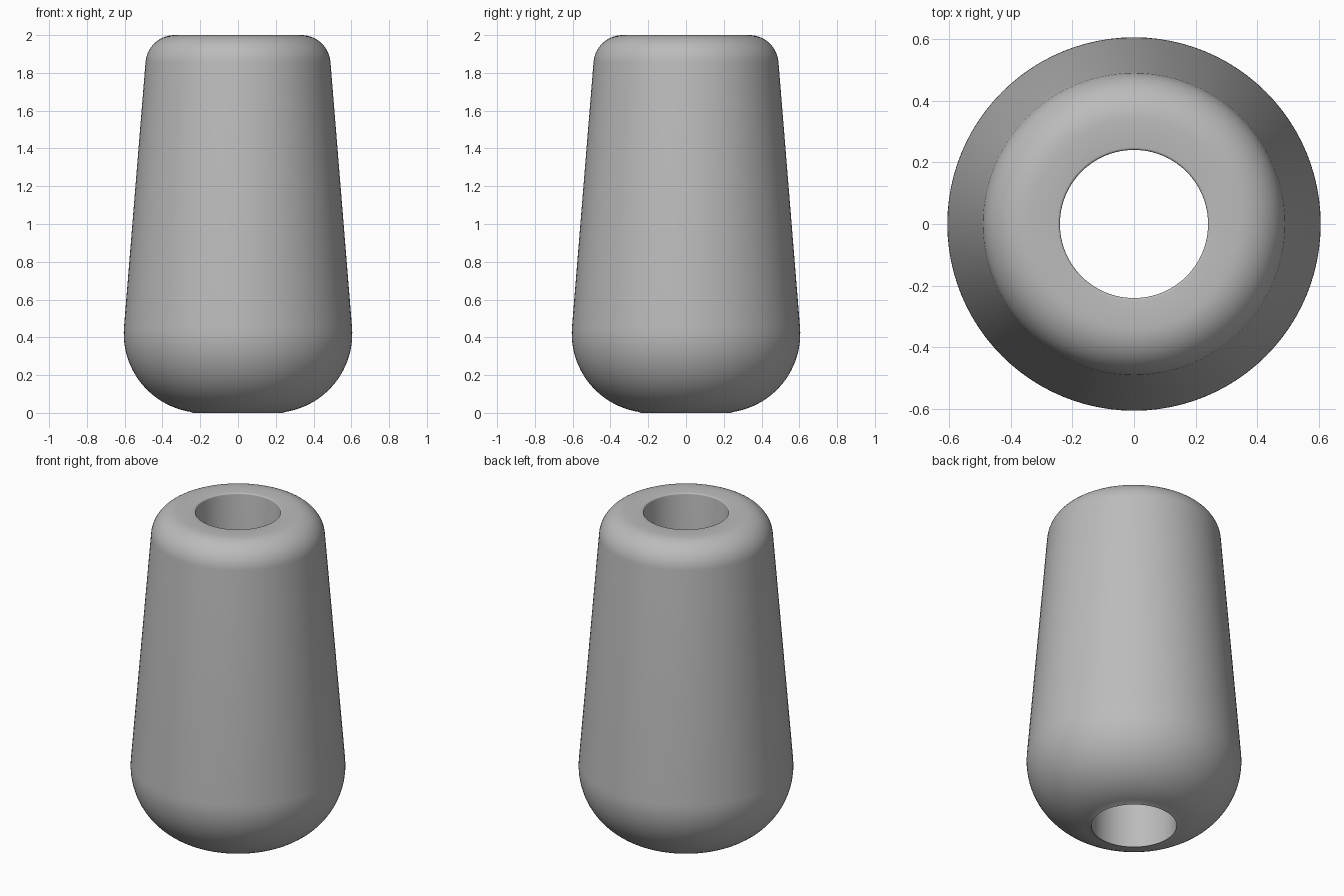
import bpy, bmesh
from math import sin, cos, radians

cube = bpy.data.objects.get("Cube")
if cube:
    bpy.data.objects.remove(cube)

SEGMENTS = 96
BORE = 0.24
TILT = 4.65  # wall lean in degrees


def arc(cx, cz, radius, start, end, steps):
    """Points (r, z) along a circular arc, angles in degrees."""
    angles = [radians(start + (end - start) * i / steps) for i in range(steps + 1)]
    return [(cx + radius * cos(a), cz + radius * sin(a)) for a in angles]


def lathe(name, profile, material):
    """Revolve a closed (r, z) profile around the z axis."""
    bm = bmesh.new()
    rings = []
    for r, z in profile:
        rings.append([bm.verts.new((r * cos(radians(360 * i / SEGMENTS)),
                                    r * sin(radians(360 * i / SEGMENTS)), z))
                      for i in range(SEGMENTS)])
    for lower, upper in zip(rings, rings[1:] + rings[:1]):
        for i in range(SEGMENTS):
            j = (i + 1) % SEGMENTS
            bm.faces.new((lower[i], lower[j], upper[j], upper[i]))
    bmesh.ops.recalc_face_normals(bm, faces=bm.faces)
    mesh = bpy.data.meshes.new(name)
    bm.to_mesh(mesh)
    bm.free()
    mesh.materials.append(material)
    obj = bpy.data.objects.new(name, mesh)
    bpy.context.collection.objects.link(obj)
    bpy.ops.object.select_all(action='DESELECT')
    obj.select_set(True)
    bpy.context.view_layer.objects.active = obj
    bpy.ops.object.shade_smooth_by_angle(angle=radians(35))
    return obj


grey = bpy.data.materials.new("plain grey")
grey.use_nodes = True
colour = (0.5, 0.5, 0.5, 1)
grey.diffuse_color = colour
grey.node_tree.nodes["Principled BSDF"].inputs["Base Color"].default_value = colour

# Rounded base, tapered wall, rounded shoulder, softened bore rim
profile = [(BORE, 0)]
profile += arc(0.185, 0.42, 0.42, -81, TILT, 24)
profile += arc(0.335, 1.845, 0.155, TILT, 90, 14)
profile += arc(BORE + 0.008, 1.992, 0.008, 90, 180, 4)

lathe("tapered_sleeve", profile, grey)
